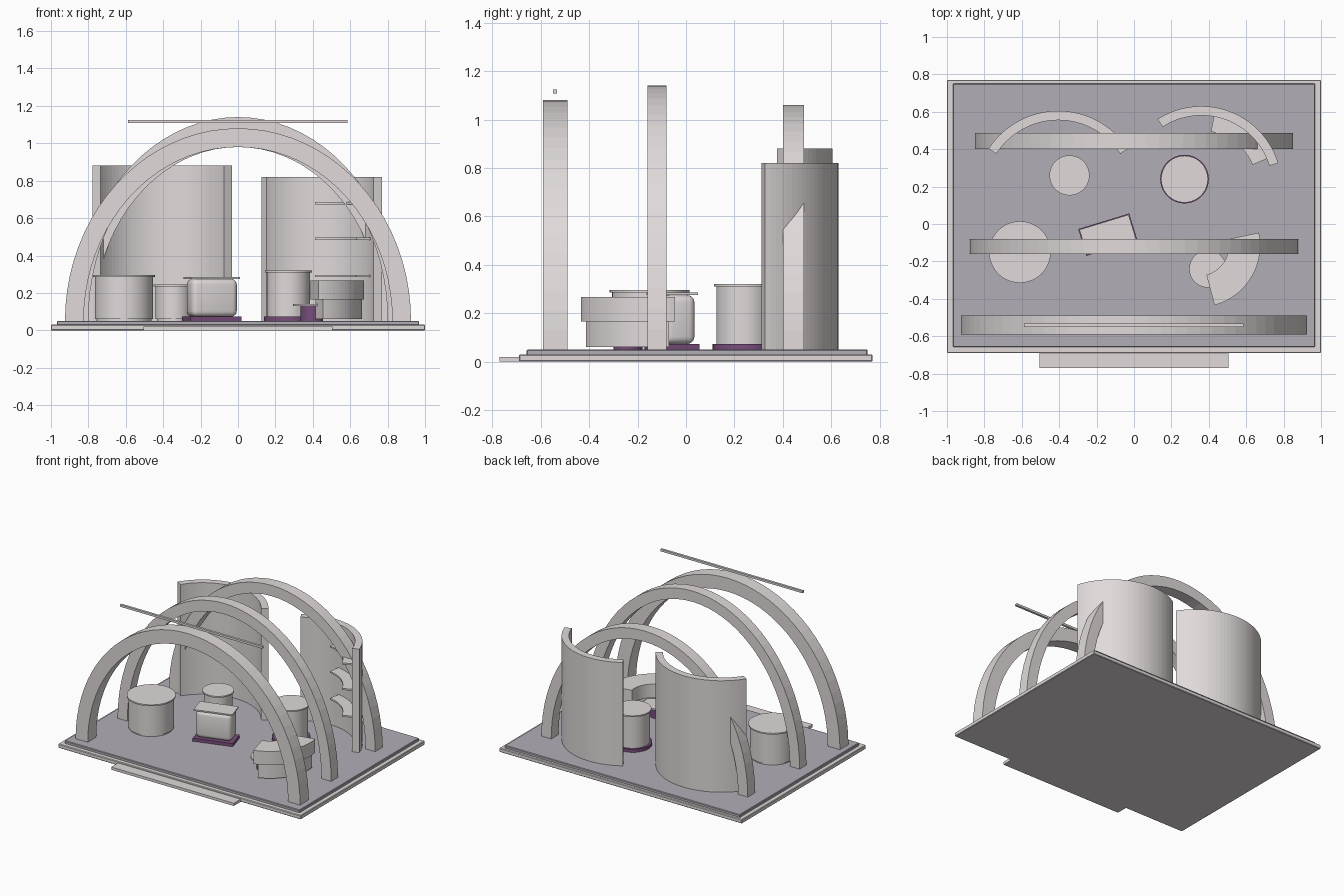
import bpy, bmesh
from math import sin, cos, pi, radians
from mathutils import Matrix, Vector

cube = bpy.data.objects.get("Cube")
if cube:
    bpy.data.objects.remove(cube, do_unlink=True)


def material(name, rgb):
    m = bpy.data.materials.new(name)
    m.use_nodes = True
    m.diffuse_color = (*rgb, 1)
    m.node_tree.nodes["Principled BSDF"].inputs["Base Color"].default_value = (*rgb, 1)
    return m


plaster = material("warm_white_plaster", (0.75, 0.70, 0.70))
carpet = material("grey_floor", (0.45, 0.42, 0.47))
purple = material("muted_purple", (0.19, 0.075, 0.20))
FLOOR = 0.05


def finish(name, bm, mat, smooth=False):
    bmesh.ops.recalc_face_normals(bm, faces=bm.faces)
    mesh = bpy.data.meshes.new(name)
    bm.to_mesh(mesh)
    bm.free()
    mesh.materials.append(mat)
    ob = bpy.data.objects.new(name, mesh)
    bpy.context.collection.objects.link(ob)
    if smooth:
        bpy.ops.object.select_all(action='DESELECT')
        ob.select_set(True)
        bpy.context.view_layer.objects.active = ob
        bpy.ops.object.shade_smooth_by_angle(angle=radians(35))
    return ob


def box(name, x, y, z, mat, bevel=0, segments=1, turn=0):
    """Box from (min, max) ranges, turned about its own centre."""
    bm = bmesh.new()
    bmesh.ops.create_cube(bm, size=1)
    bmesh.ops.scale(bm, verts=bm.verts, vec=(x[1] - x[0], y[1] - y[0], z[1] - z[0]))
    if bevel:
        bmesh.ops.bevel(bm, geom=bm.edges[:], offset=bevel, segments=segments,
                        profile=0.5, affect='EDGES')
    bmesh.ops.rotate(bm, verts=bm.verts, matrix=Matrix.Rotation(radians(turn), 3, 'Z'))
    bmesh.ops.translate(bm, verts=bm.verts, vec=(sum(x) / 2, sum(y) / 2, sum(z) / 2))
    return finish(name, bm, mat, segments > 1)


def disc(name, x, y, r, z0, z1, mat):
    bm = bmesh.new()
    bmesh.ops.create_cone(bm, cap_ends=True, segments=48, radius1=r, radius2=r, depth=z1 - z0)
    bmesh.ops.translate(bm, verts=bm.verts, vec=(x, y, (z0 + z1) / 2))
    return finish(name, bm, mat, True)


def band(name, inner, outer, depth, mat):
    """Solid strip between two matching curves, extruded along depth."""
    bm = bmesh.new()
    depth = Vector(depth)
    rings = [[bm.verts.new(p) for p in (a, b, b + depth, a + depth)]
             for a, b in zip(inner, outer)]
    for r, s in zip(rings, rings[1:]):
        for i in range(4):
            j = (i + 1) % 4
            bm.faces.new((r[i], r[j], s[j], s[i]))
    bm.faces.new(rings[0])
    bm.faces.new(rings[-1])
    return finish(name, bm, mat)


def sector(name, centre, r0, r1, a0, a1, z0, z1, mat, n=32):
    """Part of a ring seen from above, angles in degrees."""
    angles = [radians(a0 + (a1 - a0) * i / n) for i in range(n + 1)]
    curve = [[Vector((centre[0] + r * cos(a), centre[1] + r * sin(a), z0)) for a in angles]
             for r in (r0, r1)]
    return band(name, *curve, (0, 0, z1 - z0), mat)


def arch(name, half, top, thick, y0, y1, n=40):
    """Half ellipse standing on the floor."""
    curve = [[Vector(((half - t) * cos(pi * i / n), y0,
                      FLOOR + (top - FLOOR - t) * sin(pi * i / n))) for i in range(n + 1)]
             for t in (thick, 0)]
    return band(name, *curve, (0, y1 - y0, 0), plaster)


# Platform and entry step
box("platform", (-1, 1), (-0.69, 0.77), (0, 0.03), plaster, 0.004)
box("floor", (-0.968, 0.968), (-0.658, 0.75), (0.025, FLOOR), carpet, 0.004)
box("entry_step", (-0.505, 0.505), (-0.77, -0.685), (0, 0.02), plaster)

# Three arches and the hanging bar
arch("front_arch", 0.925, 1.08, 0.10, -0.59, -0.49)
arch("middle_arch", 0.88, 1.14, 0.08, -0.16, -0.08)
arch("back_arch", 0.85, 1.06, 0.08, 0.40, 0.487)
box("hanging_bar", (-0.587, 0.585), (-0.55, -0.533), (1.108, 1.124), plaster)

# Curved walls, with shelves on one
sector("tall_curved_wall", (-0.405, 0.16), 0.395, 0.445, 33, 147, FLOOR, 0.88, plaster)
wall_centre = (0.36, 0.20)
sector("low_curved_wall", wall_centre, 0.38, 0.43, 17, 123, FLOOR, 0.82, plaster)
for i, z in enumerate((0.29, 0.49, 0.68)):
    sector(f"wall_shelf_{i + 1}", wall_centre, 0.298, 0.385, 23, 80, z - 0.006, z + 0.006,
           plaster, 16)

# Round display stands
for name, x, y, r, base, top in (("wide", -0.61, -0.15, 0.155, 0.06, 0.295),
                                 ("small", -0.345, 0.26, 0.097, 0.06, 0.245),
                                 ("tall", 0.27, 0.24, 0.115, 0.073, 0.32)):
    disc(f"{name}_stand_body", x, y, r, base, top - 0.01, plaster)
    disc(f"{name}_stand_top", x, y, r + 0.01, top - 0.01, top, plaster)
    if name == "tall":
        disc("tall_stand_plinth", x, y, 0.13, FLOOR, base, purple)
    else:
        disc(f"{name}_stand_foot", x, y, r - 0.008, FLOOR, base, plaster)


# Turned block stand
def block(name, length, width, z0, z1, mat, **options):
    cx, cy = -0.14, -0.057
    box(name, (cx - length / 2, cx + length / 2), (cy - width / 2, cy + width / 2),
        (z0, z1), mat, turn=17, **options)


block("block_plinth", 0.285, 0.15, FLOOR, 0.073, purple)
block("block_body", 0.255, 0.13, 0.073, 0.275, plaster, bevel=0.03, segments=4)
block("block_top", 0.275, 0.14, 0.275, 0.285, plaster)

# Curved counter and its stool
counter_centre = (0.345, -0.115)
sector("counter_base", counter_centre, 0.20, 0.317, -70, 8, 0.06, 0.165, plaster, 24)
sector("counter_top", counter_centre, 0.162, 0.33, -75, 12, 0.165, 0.267, plaster, 24)
disc("stool_stem", 0.395, -0.24, 0.06, FLOOR, 0.13, purple)
disc("stool_seat", 0.395, -0.24, 0.10, 0.13, 0.142, plaster)
